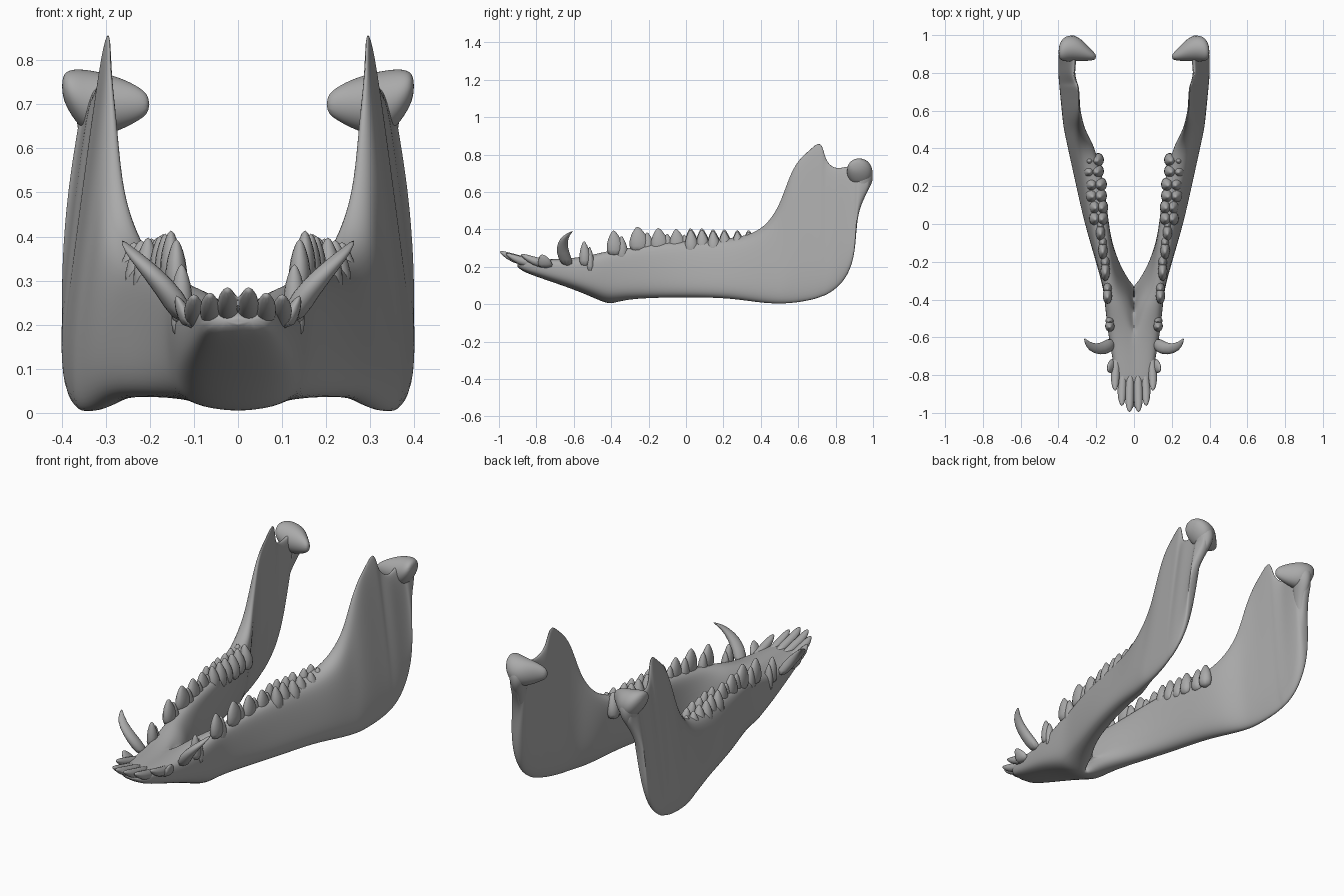
import bpy, bmesh, math

cube = bpy.data.objects.get("Cube")
if cube:
    bpy.data.objects.remove(cube, do_unlink=True)

bone = bpy.data.materials.new("bone_grey")
bone.use_nodes = True
colour = (0.4, 0.4, 0.4, 1)
bone.diffuse_color = colour
bone.node_tree.nodes["Principled BSDF"].inputs["Base Color"].default_value = colour


def loft(name, rings, levels=1):
    """Skin closed rings of points, cap the ends, mirror across x."""
    bm = bmesh.new()
    loops = [[bm.verts.new(p) for p in ring] for ring in rings]
    count = len(loops[0])
    for a, b in zip(loops, loops[1:]):
        for i in range(count):
            j = (i + 1) % count
            bm.faces.new((a[i], a[j], b[j], b[i]))
    bm.faces.new(loops[0][::-1])
    bm.faces.new(loops[-1])
    bmesh.ops.recalc_face_normals(bm, faces=bm.faces)
    # open up the midline so both halves fuse
    midline = [f for f in bm.faces if all(v.co.x < 1e-5 for v in f.verts)]
    bmesh.ops.delete(bm, geom=midline, context='FACES')
    mesh = bpy.data.meshes.new(name)
    bm.to_mesh(mesh)
    bm.free()
    mesh.materials.append(bone)
    obj = bpy.data.objects.new(name, mesh)
    bpy.context.collection.objects.link(obj)
    mirror = obj.modifiers.new("mirror", 'MIRROR')
    mirror.use_clip = True
    subdivide = obj.modifiers.new("smooth", 'SUBSURF')
    subdivide.levels = subdivide.render_levels = levels
    for f in mesh.polygons:
        f.use_smooth = True
    return obj


def tube(name, axis, rows, sides=10, levels=1):
    """Rows hold centre x, y, z and two radii, with rings square to the axis."""
    u, v = [i for i in range(3) if i != axis]
    rings = []
    for *centre, ru, rv in rows:
        ring = []
        for k in range(sides):
            t = math.tau * k / sides
            p = list(centre)
            p[u] += ru * math.cos(t)
            p[v] += rv * math.sin(t)
            ring.append(p)
        rings.append(ring)
    return loft(name, rings, levels)


def sample(table, y):
    for a, b in zip(table, table[1:]):
        if y <= b[0]:
            t = (y - a[0]) / (b[0] - a[0])
            return [p + (q - p) * t for p, q in zip(a[1:], b[1:])]
    return table[-1][1:]


# Jaw side outline: y, lower edge, upper edge
outline = [
    (-.9, .185, .235), (-.8, .145, .24), (-.6, .078, .245), (-.47, .02, .275),
    (-.41, -.005, .29), (-.33, .02, .3), (-.2, .03, .325), (0, .033, .345),
    (.2, .03, .352), (.32, .015, .37), (.42, .0, .415), (.5, -.004, .53),
    (.55, -.004, .69), (.6, .0, .785), (.66, .01, .835), (.7, .02, .875),
    (.73, .033, .87), (.745, .037, .78), (.79, .065, .735), (.84, .11, .74), (.885, .19, .75),
    (.907, .3, .75), (.915, .48, .75), (.96, .58, .74), (.985, .63, .7)]
# Jaw plan: y, centre x at bottom and top, half width at bottom and top
plan = [
    (-.9, 0, .035, .07, .052), (-.6, 0, .055, .13, .088), (-.41, 0, .112, .145, .054),
    (-.33, .07, .13, .095, .037), (-.2, .14, .155, .066, .044), (0, .212, .177, .065, .055),
    (.2, .263, .2, .06, .065), (.4, .31, .25, .054, .07), (.5, .345, .277, .047, .03),
    (.6, .361, .29, .043, .014), (.72, .379, .292, .036, .01), (.79, .385, .322, .032, .018),
    (.907, .387, .315, .026, .028), (.915, .37, .318, .025, .028),
    (.96, .34, .325, .024, .03), (.985, .335, .33, .02, .03)]
# Cross-section: height fraction and sideways fraction
half = [(.04, .6), (.18, .95), (.45, 1), (.75, .95), (.95, .75)]
section = [(0, 0)] + half + [(1, 0)] + [(s, -w) for s, w in reversed(half)]

rings = []
for y, low, high in outline:
    xb, xt, wb, wt = sample(plan, y)
    rings.append([(max(0, xb + (xt - xb) * s + w * (wb + (wt - wb) * s)), y,
                   low + (high - low) * s) for s, w in section])
loft("jaw_bone", rings, 2)

# Joint knobs at the top rear, flowing into the bone through a neck
tube("jaw_joint", 0, [
    (.2, .885, .7, .014, .02), (.23, .895, .702, .032, .044), (.285, .925, .7, .066, .07),
    (.34, .932, .702, .074, .08), (.38, .922, .728, .064, .055), (.4, .91, .742, .03, .025)], 12, 2)
tube("joint_neck", 2, [
    (.355, .885, .47, .02, .025), (.342, .905, .56, .024, .035), (.325, .94, .635, .035, .056),
    (.325, .945, .69, .05, .06), (.33, .94, .74, .04, .05)], 12, 2)

# Curved tusk-like canines
tube("canine", 2, [
    (.115, -.63, .2, .03, .04), (.155, -.66, .275, .036, .036), (.205, -.662, .33, .028, .028),
    (.243, -.64, .368, .017, .018), (.263, -.605, .392, .003, .004)])

# Forward-leaning incisors
for x, tip, top in [(.024, -.998, .282), (.064, -.965, .27), (.1, -.885, .266)]:
    tube("incisor", 1, [
        (x * .85, tip + .22, top - .065, .024, .022), (x, tip + .1, top - .047, .027, .03),
        (x, tip + .035, top - .02, .024, .022), (x, tip, top, .005, .005)], 8)
tube("side_incisor", 2, [
    (.105, -.75, .19, .024, .05), (.125, -.755, .235, .022, .04), (.14, -.77, .268, .004, .01)], 8)


def cusp(name, x, y, top, rx, ry, lean=0):
    base = top - .14
    tube(name, 2, [
        (x, y, base, rx, ry), (x, y, top - .065, rx, ry),
        (x + lean, y - ry * .1, top - .022, rx * .6, ry * .5),
        (x + lean, y - ry * .15, top + .003, rx * .15, ry * .12)], 8)


# Pointed premolars
for y, x, top, size in [(-.54, .128, .335, .035), (-.38, .14, .392, .05), (-.25, .152, .412, .06),
                        (-.14, .165, .405, .056), (-.045, .177, .4, .052)]:
    cusp("premolar", x, y, top, .029, size)
    cusp("premolar_heel", x, y + size * .8, top - .03, .027, size * .7)

# Four-cusped molars
for y, x, top, wide in [(.06, .187, .4, .032), (.18, .2, .394, .036), (.31, .216, .39, .036)]:
    for dy in (-.03, .03):
        for side in (-1, 1):
            cusp("molar_cusp", x + side * wide * .72, y + dy, top + side * -.004,
                 wide, .042, side * -.006)
